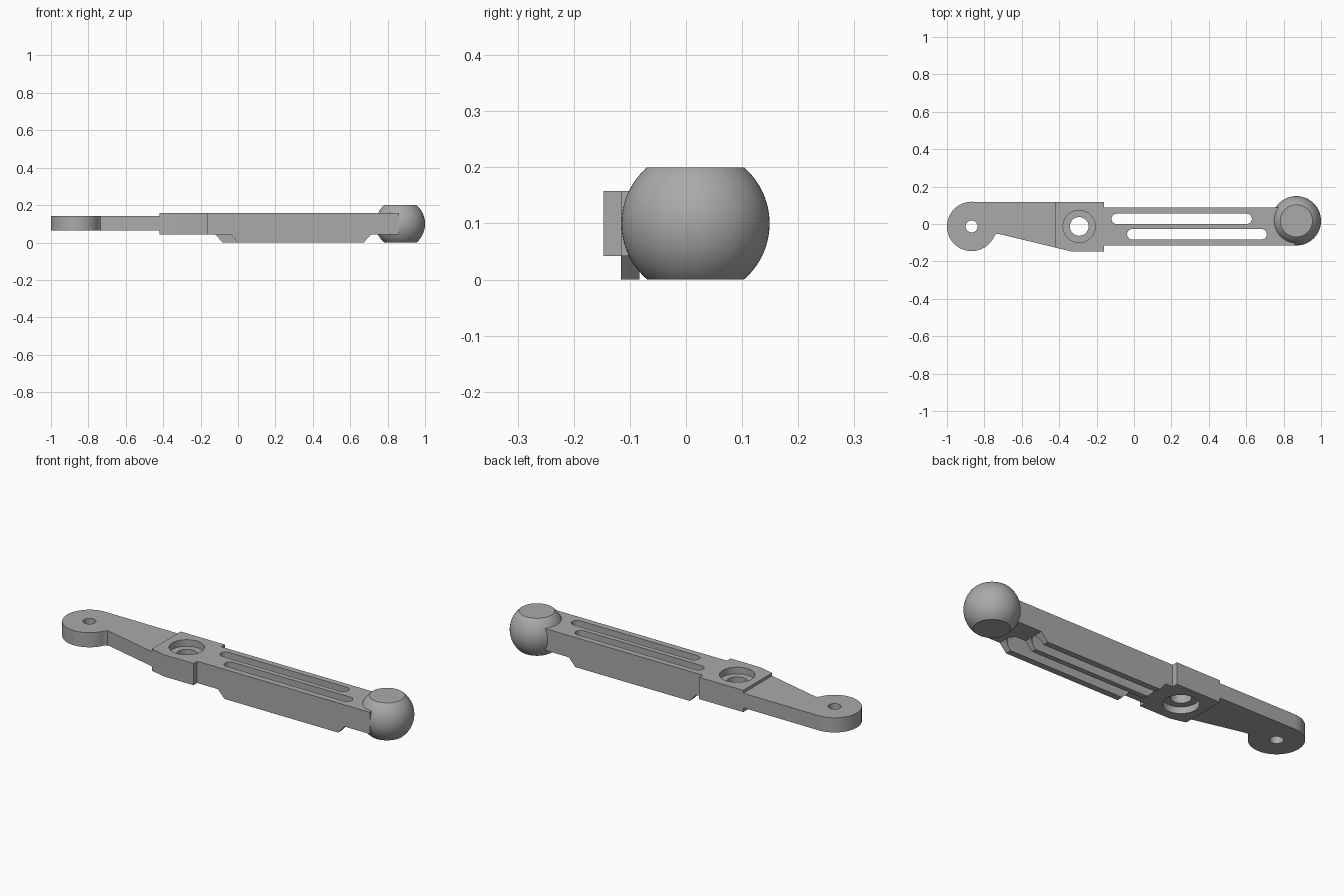
import bpy, bmesh, math
from mathutils import Matrix, Vector

cube = bpy.data.objects.get("Cube")
if cube:
    bpy.data.objects.remove(cube, do_unlink=True)

grey = bpy.data.materials.new("plain_grey")
grey.use_nodes = True
grey.diffuse_color = (0.4, 0.4, 0.4, 1)
grey.node_tree.nodes["Principled BSDF"].inputs["Base Color"].default_value = (0.4, 0.4, 0.4, 1)


def prism(name, outline, low, high, upright=False):
    """Extrude an XY outline along z, or an XZ outline along y when upright."""
    bm = bmesh.new()
    place = (lambda a, b: (a, low, b)) if upright else (lambda a, b: (a, b, low))
    face = bm.faces.new([bm.verts.new(place(a, b)) for a, b in outline])
    moved = bmesh.ops.extrude_face_region(bm, geom=[face])["geom"]
    step = Vector((0, high - low, 0)) if upright else Vector((0, 0, high - low))
    bmesh.ops.translate(bm, vec=step, verts=[v for v in moved if isinstance(v, bmesh.types.BMVert)])
    bmesh.ops.recalc_face_normals(bm, faces=bm.faces)
    return finish(name, bm)


def finish(name, bm):
    mesh = bpy.data.meshes.new(name)
    bm.to_mesh(mesh)
    bm.free()
    mesh.materials.append(grey)
    obj = bpy.data.objects.new(name, mesh)
    bpy.context.collection.objects.link(obj)
    return obj


def arc(x, y, r, start, end, steps=48):
    angles = [math.radians(start + (end - start) * i / steps) for i in range(steps + 1)]
    return [(x + r * math.cos(a), y + r * math.sin(a)) for a in angles]


def circle(x, y, r):
    return arc(x, y, r, 0, 360)[:-1]


def box(x0, x1, y0, y1):
    return [(x0, y0), (x1, y0), (x1, y1), (x0, y1)]


def slot(x0, x1, y0, y1):
    r, y = (y1 - y0) / 2, (y0 + y1) / 2
    return arc(x1 - r, y, r, -90, 90, 16) + arc(x0 + r, y, r, 90, 270, 16)


def cut(obj, cutters):
    bpy.context.view_layer.objects.active = obj
    for c in cutters:
        m = obj.modifiers.new("cut", "BOOLEAN")
        m.operation, m.solver, m.object = "DIFFERENCE", "EXACT", c
        bpy.ops.object.modifier_apply(modifier=m.name)


def smooth(obj):
    bpy.ops.object.select_all(action="DESELECT")
    obj.select_set(True)
    bpy.context.view_layer.objects.active = obj
    bpy.ops.object.shade_smooth_by_angle(angle=math.radians(30))


EYE_X, HUB_X, HOLE_Y, BACK = -0.868, -0.293, -0.013, 0.117
BOTTOM, TOP = 0.042, 0.158

# Tapered arm with a round eye at its end
eye = prism("arm_eye_and_taper",
            arc(EYE_X, HOLE_Y, 0.132, 90, 338)
            + [(-0.735, -0.052), (-0.715, -0.055), (-0.42, -0.126), (-0.42, BACK)],
            0.065, 0.143)

# Thicker hub block
hub = prism("hub_block", [(-0.42, -0.126), (-0.335, -0.147), (-0.16, -0.147),
                          (-0.16, BACK), (-0.42, BACK)], BOTTOM, TOP)

# Slotted beam and the two chamfered pads under it
beam = prism("slotted_beam", box(-0.16, 0.86, -0.116, 0.087), BOTTOM, TOP)


def pad(name, x0, x1, y0, y1):
    c = 0.038
    return prism(name, [(x0, BOTTOM), (x0 + c, 0), (x1 - c, 0), (x1, BOTTOM)], y0, y1, True)


back_pad = pad("back_pad", -0.12, 0.63, -0.027, 0.087)
front_pad = pad("front_pad", -0.037, 0.71, -0.116, -0.035)

# Cutters for the holes, recesses and slots
eye_hole = prism("eye_hole_cutter", circle(EYE_X, HOLE_Y, 0.032), -0.1, 0.3)
hub_hole = prism("hub_hole_cutter", circle(HUB_X, HOLE_Y, 0.05), -0.1, 0.3)
top_recess = prism("top_recess_cutter", circle(HUB_X, HOLE_Y, 0.086), TOP - 0.035, 0.3)
low_recess = prism("low_recess_cutter", circle(HUB_X, HOLE_Y, 0.086), -0.1, BOTTOM + 0.035)
back_slot = prism("back_slot_cutter", slot(-0.12, 0.63, 0.0, 0.055), -0.1, 0.3)
front_slot = prism("front_slot_cutter", slot(-0.037, 0.71, -0.083, -0.027), -0.1, 0.3)

cut(eye, [eye_hole])
cut(hub, [hub_hole, top_recess, low_recess])
cut(beam, [back_slot, front_slot])
cut(back_pad, [back_slot])
cut(front_pad, [front_slot])
for c in (eye_hole, hub_hole, top_recess, low_recess, back_slot, front_slot):
    bpy.data.objects.remove(c, do_unlink=True)

# Ball joint with flat top and bottom
bm = bmesh.new()
bmesh.ops.create_uvsphere(bm, u_segments=64, v_segments=48, radius=0.132,
                          matrix=Matrix.Translation((0.868, 0.017, 0.1)))
for z, side in ((0, -1), (0.2, 1)):
    cut_geom = bmesh.ops.bisect_plane(bm, geom=bm.verts[:] + bm.edges[:] + bm.faces[:],
                                      plane_co=(0, 0, z), plane_no=(0, 0, side), clear_outer=True)
    rim = [e for e in cut_geom["geom_cut"] if isinstance(e, bmesh.types.BMEdge)]
    bmesh.ops.contextual_create(bm, geom=rim)
bmesh.ops.recalc_face_normals(bm, faces=bm.faces)
ball = finish("ball_joint", bm)

for part in (eye, hub, beam, back_pad, front_pad, ball):
    smooth(part)
